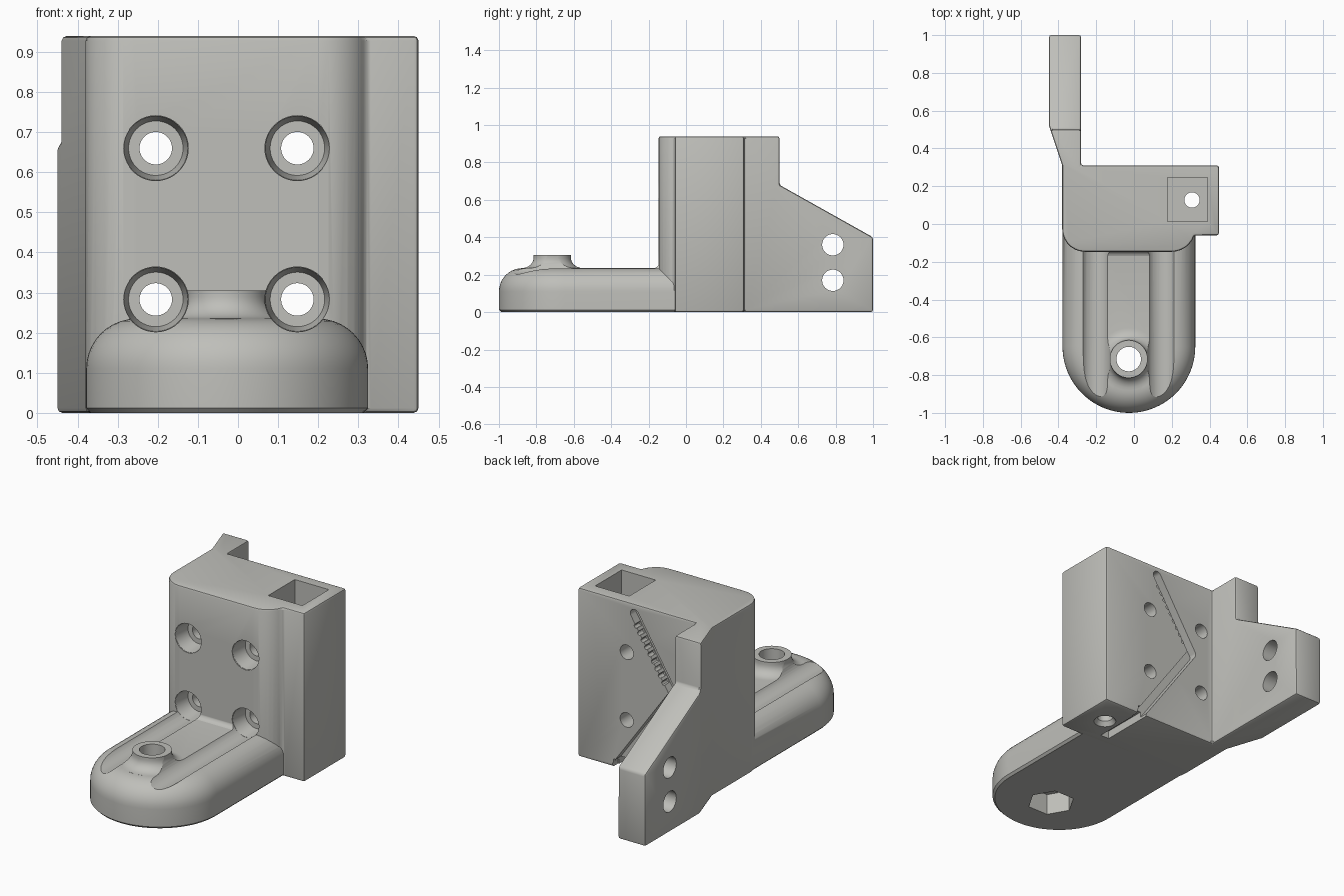
import bpy, bmesh, math
from mathutils import Vector

if "Cube" in bpy.data.objects:
    bpy.data.objects.remove(bpy.data.objects["Cube"])

grey = bpy.data.materials.new("warm_grey")
grey.diffuse_color = (0.52, 0.52, 0.49, 1)
grey.use_nodes = True
grey.node_tree.nodes["Principled BSDF"].inputs["Base Color"].default_value = grey.diffuse_color


def mesh_object(name, bm):
    bmesh.ops.recalc_face_normals(bm, faces=bm.faces)
    me = bpy.data.meshes.new(name)
    bm.to_mesh(me)
    bm.free()
    me.materials.append(grey)
    ob = bpy.data.objects.new(name, me)
    bpy.context.collection.objects.link(ob)
    return ob


def stack(name, loops):
    """Skin closed rings of equal length and cap both ends."""
    bm = bmesh.new()
    rings = [[bm.verts.new(p) for p in loop] for loop in loops]
    n = len(rings[0])
    for a, b in zip(rings, rings[1:]):
        for i in range(n):
            j = (i + 1) % n
            bm.faces.new((a[i], a[j], b[j], b[i]))
    bm.faces.new(rings[0])
    bm.faces.new(rings[-1])
    return mesh_object(name, bm)


def rod(a, b, r1, r2=None, sides=40):
    """Cylinder or cone between two points."""
    a, b = Vector(a), Vector(b)
    turn = (b - a).to_track_quat('Z', 'Y')
    r2 = r1 if r2 is None else r2
    ring = [Vector((math.cos(t), math.sin(t), 0)) for t in
            (2 * math.pi * i / sides for i in range(sides))]
    return stack("rod", [[p + turn @ (v * r) for v in ring] for p, r in ((a, r1), (b, r2))])


def prism_x(name, x0, x1, pts):
    return stack(name, [[(x, y, z) for y, z in pts] for x in (x0, x1)])


def box(x0, x1, y0, y1, z0, z1):
    return prism_x("box", x0, x1, [(y0, z0), (y1, z0), (y1, z1), (y0, z1)])


def apply(ob, mod):
    bpy.context.view_layer.objects.active = ob
    bpy.ops.object.modifier_apply(modifier=mod.name)


def combine(ob, other, op='DIFFERENCE'):
    m = ob.modifiers.new("bool", 'BOOLEAN')
    m.operation, m.solver, m.object = op, 'EXACT', other
    apply(ob, m)
    bpy.data.objects.remove(other)


def arc(cx, cy, r, a0, a1, n):
    return [(cx + r * math.cos(math.radians(a0 + (a1 - a0) * i / n)),
             cy + r * math.sin(math.radians(a0 + (a1 - a0) * i / n))) for i in range(n + 1)]


# Upright body and rear arm share one plan outline
plan = (arc(-0.26, -0.027, 0.12, 180, 270, 7) + arc(0.2, -0.022, 0.125, 270, 342, 6)
        + [(0.45, -0.06), (0.45, 0.31), (-0.28, 0.31), (-0.28, 1.0),
           (-0.45, 1.0), (-0.45, 0.52), (-0.38, 0.31)])
bracket = stack("mounting_bracket", [[(x, y, z) for x, y in plan] for z in (0, 0.94)])
combine(bracket, prism_x("slope", -1, 0, [(0.5, 0.68), (1.1, 0.344), (1.1, 1.2), (0.5, 1.2)]))
bev = bracket.modifiers.new("edge", 'BEVEL')
bev.width, bev.segments, bev.limit_method = 0.012, 2, 'ANGLE'
bev.angle_limit = math.radians(40)
bev.use_clamp_overlap = False
apply(bracket, bev)

# Round-ended foot with a rolled top edge
CX = -0.027
section = [(0, 0.012), (0.012, 0), (0.11, 0)]
for i in range(1, 11):
    t = math.pi / 2 * i / 10
    section.append((0.11 + 0.125 * math.sin(t), 0.125 * (1 - math.cos(t))))
rings = []
for z, inset in section:
    r = 0.3515 - inset
    pts = arc(CX, -0.6485, r, 180, 360, 40) + [(CX + r, -0.02), (CX - r, -0.02)]
    rings.append([(x, y, z) for x, y in pts])
combine(bracket, stack("foot", rings), 'UNION')

# Small fillet where the foot meets the upright
cove = [(-0.12, 0.22), (-0.175, 0.22)] + arc(-0.177, 0.266, 0.032, 270, 360, 6) + [(-0.12, 0.266)]
combine(bracket, prism_x("fillet", -0.25, 0.195, cove), 'UNION')

# Flared boss on the foot
BX, BY = -0.028, -0.715
flare = [(0.2, 0.165), (0.235, 0.165)]
for i in range(1, 8):
    t = math.pi / 2 * i / 7
    flare.append((0.235 + 0.055 * (1 - math.cos(t)), 0.165 - 0.065 * math.sin(t)))
flare.append((0.305, 0.1))
combine(bracket, stack("boss", [[(x, y, z) for x, y in arc(BX, BY, r, 0, 351, 39)]
                                for z, r in flare]), 'UNION')

# Boss bore and hexagonal nut pocket below
combine(bracket, rod((BX, BY, -0.1), (BX, BY, 0.5), 0.065))
combine(bracket, rod((BX, BY, -0.1), (BX, BY, 0.12), 0.125, sides=6))

# Four counterbored screw holes, with access grooves along the foot
for x in (-0.205, 0.148):
    for z in (0.283, 0.66):
        combine(bracket, rod((x, -1.1, z), (x, -0.142, z), 0.081))
        combine(bracket, rod((x, -0.15, z), (x, -0.05, z), 0.081, 0.068))
        combine(bracket, rod((x, -0.2, z), (x, 0.4, z), 0.0405))

# Arm cross holes
for z in (0.17, 0.36):
    combine(bracket, rod((-0.6, 0.785, z), (-0.1, 0.785, z), 0.057))

# Square socket in the top with a drain hole
combine(bracket, box(0.178, 0.388, 0.012, 0.245, 0.7, 1.1))
combine(bracket, rod((0.307, 0.127, -0.1), (0.307, 0.127, 0.8), 0.0405))
combine(bracket, rod((0.307, 0.127, -0.01), (0.307, 0.127, 0.025), 0.065, 0.04))


# Bent cable channel on the back
def slot(p, q, r=0.026):
    p, q = Vector(p), Vector(q)
    d = (q - p).normalized()
    n = Vector((-d.y, d.x)) * r
    a = math.atan2(d.y, d.x)
    ang = [a + math.pi / 2 + math.pi * i / 10 for i in range(11)]
    pts = [p + Vector((math.cos(t), math.sin(t))) * r for t in ang]
    pts += [q - Vector((math.cos(t), math.sin(t))) * r for t in ang]
    return stack("slot", [[(v.x, y, v.y) for v in pts] for y in (0.262, 0.4)])


top, bend, low = Vector((0.1, 0.885)), Vector((-0.14, 0.5)), Vector((0.21, 0.01))
combine(bracket, slot(top, bend))
combine(bracket, slot(bend, low))
combine(bracket, box(0.175, 0.228, 0.0, 0.4, -0.1, 0.045))

# Grip notches along the upper channel
d = (bend - top).normalized()
side = Vector((-d.y, d.x)) * 0.026
for i in range(9):
    c = top + d * (0.06 + 0.04 * i) + side
    combine(bracket, rod((c.x, 0.2655, c.y), (c.x, 0.4, c.y), 0.012, sides=12))

bpy.ops.object.select_all(action='DESELECT')
bracket.select_set(True)
bpy.context.view_layer.objects.active = bracket
bpy.ops.object.shade_smooth_by_angle(angle=math.radians(30))
